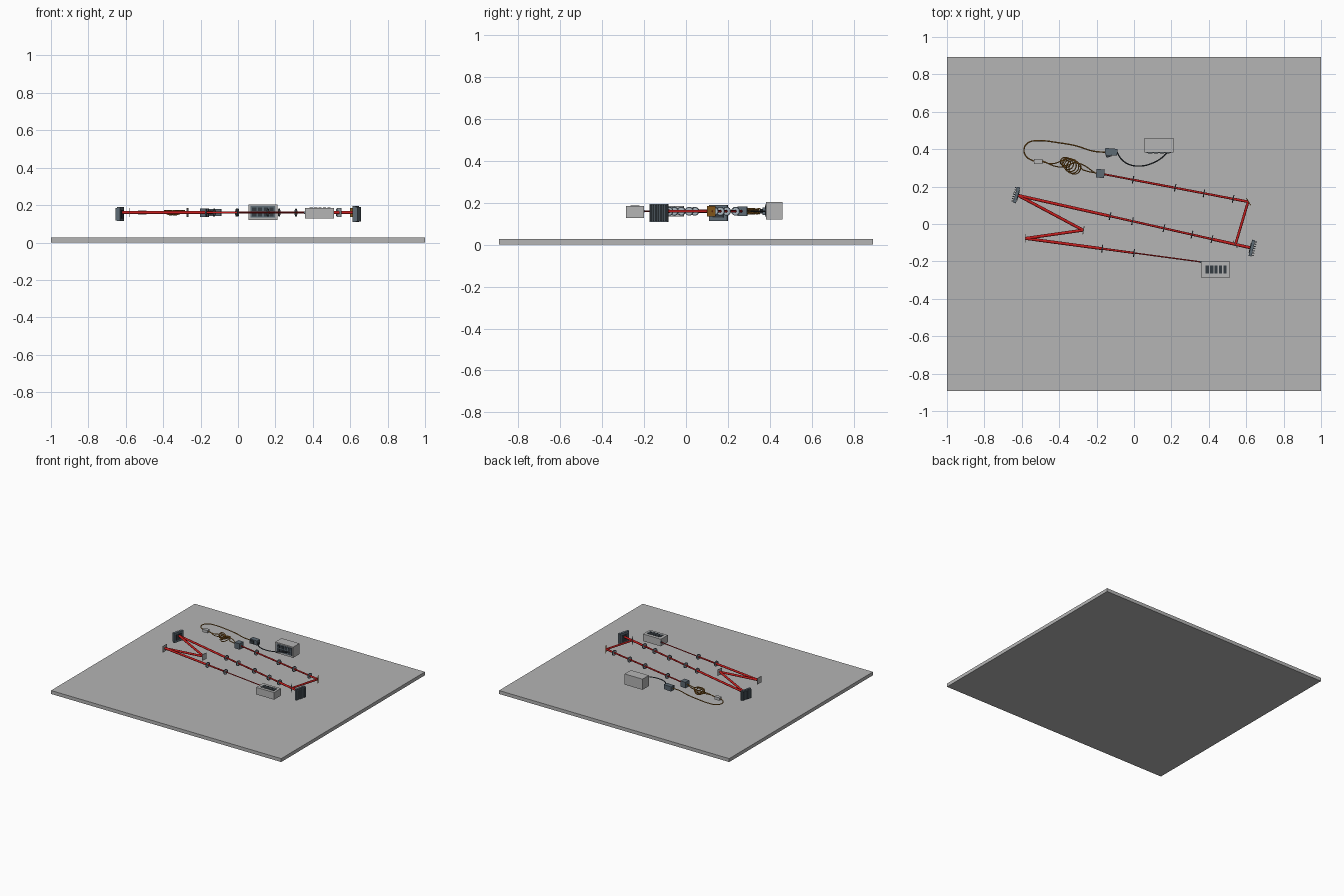
import bpy, bmesh, math
from mathutils import Vector, Matrix

if "Cube" in bpy.data.objects:
    bpy.data.objects.remove(bpy.data.objects["Cube"])

H = 0.16  # beam height above the table base


def mat(name, r, g, b):
    m = bpy.data.materials.new(name)
    m.diffuse_color = (r, g, b, 1)
    m.use_nodes = True
    m.node_tree.nodes["Principled BSDF"].inputs["Base Color"].default_value = m.diffuse_color
    return m


GREY = mat("light grey", 0.46, 0.46, 0.46)
SLATE = mat("slate", 0.11, 0.145, 0.175)
DARK = mat("dark slate", 0.035, 0.045, 0.055)
RED = mat("beam red", 0.56, 0.012, 0.012)
FIBRE = mat("amber brown", 0.34, 0.14, 0.015)
GLASS = mat("pale glass", 0.40, 0.47, 0.52)


def finish(bm, name, m, smooth=False):
    me = bpy.data.meshes.new(name)
    bm.to_mesh(me)
    bm.free()
    me.materials.append(m)
    ob = bpy.data.objects.new(name, me)
    bpy.context.collection.objects.link(ob)
    if smooth:
        bpy.ops.object.select_all(action='DESELECT')
        bpy.context.view_layer.objects.active = ob
        ob.select_set(True)
        bpy.ops.object.shade_smooth_by_angle(angle=math.radians(40))
    return ob


def box(name, centre, size, m, angle=0.0, offset=(0, 0, 0)):
    """Box turned about z at centre; offset is in its own turned frame."""
    bm = bmesh.new()
    bmesh.ops.create_cube(bm, size=1)
    mx = (Matrix.Translation(centre) @ Matrix.Rotation(angle, 4, 'Z')
          @ Matrix.Translation(offset) @ Matrix.Diagonal((*size, 1)))
    bmesh.ops.transform(bm, matrix=mx, verts=bm.verts)
    return finish(bm, name, m)


def rod(name, a, b, r1, r2, m, sides=16):
    a, b = Vector((a[0], a[1], H)), Vector((b[0], b[1], H))
    d = b - a
    bm = bmesh.new()
    bmesh.ops.create_cone(bm, cap_ends=True, segments=sides, radius1=r1, radius2=r2, depth=d.length)
    mx = Matrix.Translation((a + b) / 2) @ d.to_track_quat('Z', 'Y').to_matrix().to_4x4()
    bmesh.ops.transform(bm, matrix=mx, verts=bm.verts)
    return finish(bm, name, m, True)


def tube(name, pts, r, m):
    cu = bpy.data.curves.new(name, 'CURVE')
    cu.dimensions = '3D'
    cu.bevel_depth, cu.bevel_resolution, cu.resolution_u = r, 2, 6
    cu.use_fill_caps = True
    sp = cu.splines.new('BEZIER')
    sp.bezier_points.add(len(pts) - 1)
    for bp, p in zip(sp.bezier_points, pts):
        bp.co = p
        bp.handle_left_type = bp.handle_right_type = 'AUTO'
    tmp = bpy.data.objects.new(name + "_path", cu)
    bpy.context.collection.objects.link(tmp)
    me = bpy.data.meshes.new_from_object(tmp.evaluated_get(bpy.context.evaluated_depsgraph_get()))
    bpy.data.objects.remove(tmp)
    bm = bmesh.new()
    bm.from_mesh(me)
    bpy.data.meshes.remove(me)
    return finish(bm, name, m, True)


def lens(name, p, direction, r=0.021):
    d = Vector(direction).normalized()
    q = Vector((d.x, d.y, 0)).to_track_quat('Z', 'Y').to_matrix().to_4x4()
    mx = Matrix.Translation((p[0], p[1], H)) @ q
    # holder ring: square section swept round the axis
    bm = bmesh.new()
    n, t = 24, 0.003
    prof = [(r, -t), (r, t), (r - 0.005, t), (r - 0.005, -t)]
    rings = [[bm.verts.new((x * math.cos(2 * math.pi * i / n), x * math.sin(2 * math.pi * i / n), z))
              for x, z in prof] for i in range(n)]
    for i in range(n):
        for j in range(4):
            a, b = rings[i], rings[(i + 1) % n]
            bm.faces.new((a[j], b[j], b[(j + 1) % 4], a[(j + 1) % 4]))
    bmesh.ops.recalc_face_normals(bm, faces=bm.faces)
    bmesh.ops.transform(bm, matrix=mx, verts=bm.verts)
    finish(bm, name + "_ring", SLATE, True)
    step = d * 0.0015
    rod(name + "_glass", Vector(p) - step, Vector(p) + step, r - 0.004, r - 0.004, GLASS, 24)


def angle_of(v):
    return math.atan2(v[1], v[0])


def modulator(name, p, facing, height, width):
    """Panel with a dark screen in front and cooling fins behind."""
    c, a = (p[0], p[1], 0.152), angle_of(facing)
    box(name + "_body", c, (0.016, width, height), SLATE, a, (-0.008, 0, 0))
    box(name + "_screen", c, (0.004, width * 0.6, height * 0.6), DARK, a, (0.001, 0, 0))
    for i in range(7):
        y = (i - 3) * width / 7.2
        box(name + "_fin", c, (0.012, width / 18, height * 0.9), SLATE, a, (-0.021, y, 0))


# table
box("table_top", (0, 0, 0.0135), (2, 1.784, 0.027), GREY)

# beam corner points
LASER, M1, M2 = Vector((0.36, -0.203)), Vector((-0.58, -0.077)), Vector((-0.272, -0.033))
SL, SR = Vector((-0.62, 0.153)), Vector((0.622, -0.127))
BS, M3, CPL = Vector((0.543, -0.108)), Vector((0.61, 0.119)), Vector((-0.18, 0.27))


def along(a, b, x):
    return a.lerp(b, (x - a.x) / (b.x - a.x))


# beam legs, split at the lens stations with radii at each station
def leg(name, a, b, xs, radii):
    pts = [a] + [along(a, b, x) for x in xs] + [b]
    for i in range(len(pts) - 1):
        rod("beam_" + name, pts[i], pts[i + 1], radii[i], radii[i], RED)
    for i, p in enumerate(pts[1:-1]):
        lens(f"lens_{name}_{i + 1}", p, b - a)


leg("expander", LASER, M1, [0, -0.17], [0.0035, 0.006, 0.008])
leg("fold", M1, M2, [], [0.008])
leg("to_modulator", M2, SL, [], [0.008])
leg("relay", SL, SR, [-0.128, -0.008, 0.16, 0.31, 0.417],
    [0.008, 0.006, 0.006, 0.006, 0.006, 0.008])
leg("return", BS, M3, [], [0.007])
leg("collect", M3, CPL, [0.53, 0.374, 0.22, -0.005], [0.007, 0.006, 0.006, 0.006, 0.005])


# flat mirrors and the splitter, each turned to its bisecting normal
def mirror(name, p, src, dst, m):
    nrm = (dst - p).normalized() + (src - p).normalized()
    box(name, (p.x, p.y, H), (0.004, 0.046, 0.048), m, angle_of(nrm), (-0.002, 0, 0))


mirror("mirror_left", M1, LASER, M2, GREY)
mirror("mirror_fold", M2, M1, SL, GREY)
mirror("beam_splitter", BS, SR, M3, GLASS)
mirror("mirror_right", M3, BS, CPL, FIBRE)

modulator("left_modulator", (-0.62, 0.153), (0.96, -0.26), 0.075, 0.088)
modulator("right_modulator", (0.622, -0.127), (-0.97, 0.22), 0.086, 0.088)

# laser housing with vents on top
box("laser_housing", (0.436, -0.243, 0.156), (0.155, 0.086, 0.056), GREY)
box("laser_aperture", (0.358, -0.203, H), (0.008, 0.012, 0.014), SLATE)
for i in range(5):
    box("laser_vent", (0.391 + i * 0.0238, -0.244, 0.185), (0.018, 0.042, 0.004), DARK)

# controller with a slotted front panel
box("controller", (0.133, 0.422, 0.162), (0.155, 0.078, 0.084), GREY)
box("controller_panel", (0.133, 0.382, 0.164), (0.132, 0.004, 0.062), SLATE)
for i in range(4):
    for j in range(2):
        box("controller_slot", (0.087 + i * 0.031, 0.379, 0.149 + j * 0.029),
            (0.022, 0.004, 0.02), DARK)

# fibre coupler, junction block and detector
box("fibre_coupler", (CPL.x, CPL.y, H), (0.044, 0.046, 0.046), SLATE, -0.08)
box("fibre_junction", (-0.512, 0.334, H), (0.045, 0.028, 0.022), GREY)
box("detector", (-0.122, 0.386, H), (0.066, 0.036, 0.036), SLATE, -0.08)
box("detector_port", (-0.135, 0.366, H), (0.03, 0.016, 0.022), DARK, 0.3)

# fibre winding between coupler and junction
coil = [(-0.2, 0.272, H), (-0.26, 0.285, H)]
turns, per = 6, 10
for i in range(turns * per + 1):
    t = i / (turns * per)
    a = 2 * math.pi * i / per
    r = 0.03 + 0.006 * math.sin(5 * t)
    coil.append((-0.31 - 0.065 * t + r * math.cos(a), 0.295 + 0.042 * t + r * math.sin(a),
                 H + 0.012 * math.sin(a + 6 * t)))
coil += [(-0.44, 0.322, H), (-0.49, 0.333, H)]
tube("fibre_coil", coil, 0.003, FIBRE)
tube("fibre_strand", [(-0.2, 0.268, H), (-0.3, 0.325, H + .006), (-0.4, 0.305, H - .004), (-0.49, 0.337, H)],
     0.003, FIBRE)

# outer fibre loop and detector cable
tube("fibre_loop", [(-0.535, 0.335, H), (-0.575, 0.36, H), (-0.588, 0.4, H), (-0.565, 0.435, H),
                    (-0.51, 0.445, H), (-0.4, 0.434, H), (-0.31, 0.418, H), (-0.22, 0.39, H),
                    (-0.15, 0.383, H)], 0.0035, FIBRE)
tube("detector_cable", [(-0.09, 0.383, H), (-0.07, 0.35, H), (-0.03, 0.32, H), (0.03, 0.31, H),
                        (0.09, 0.322, H), (0.15, 0.355, H), (0.18, 0.385, H)], 0.0035, DARK)
